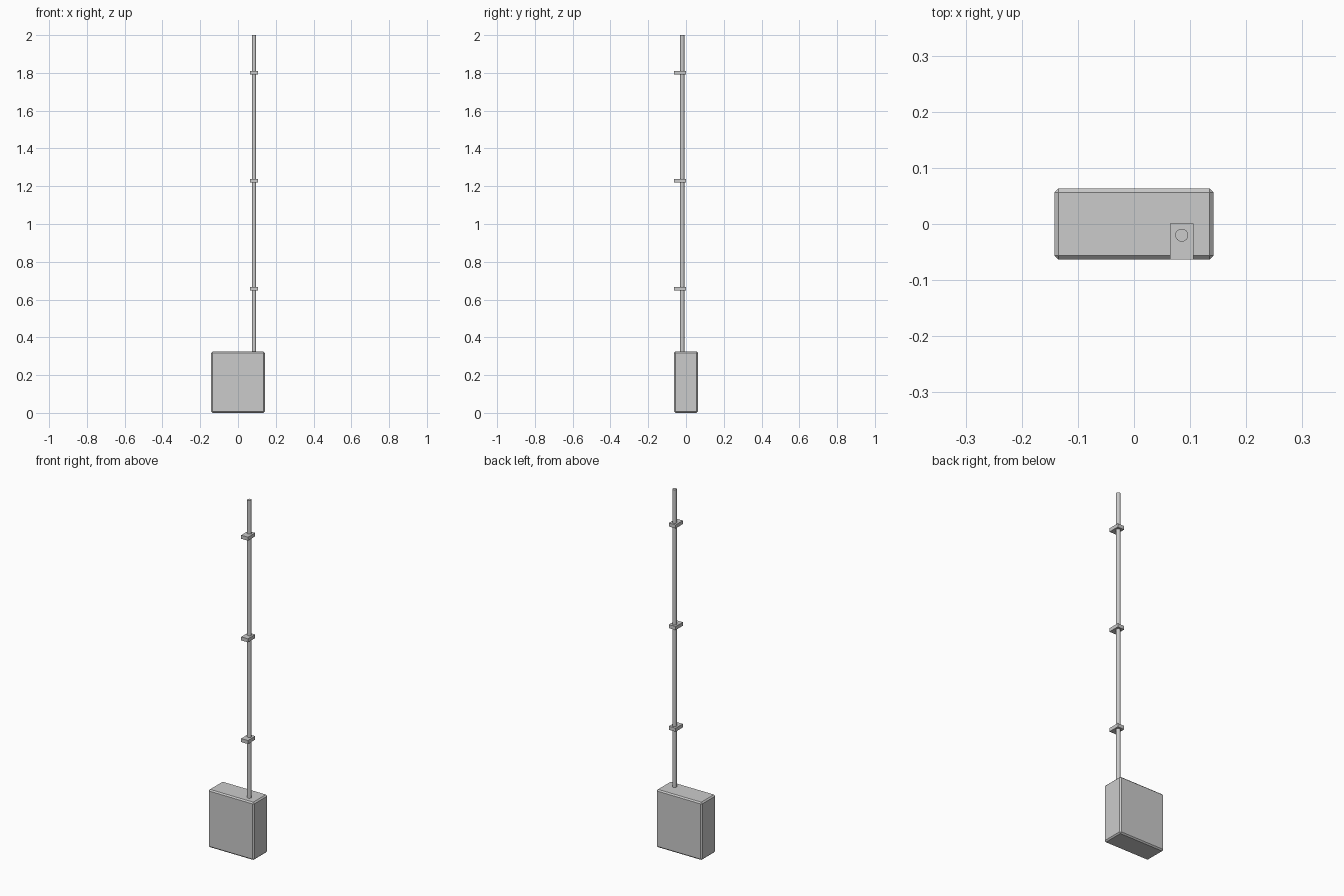
import bpy

if "Cube" in bpy.data.objects:
    bpy.data.objects.remove(bpy.data.objects["Cube"])

PIPE_X, PIPE_Y = 0.085, -0.02


def box(name, lo, hi, bevel=0.0):
    size = [b - a for a, b in zip(lo, hi)]
    bpy.ops.mesh.primitive_cube_add(size=1, location=[(a + b) / 2 for a, b in zip(lo, hi)])
    ob = bpy.context.object
    ob.name = name
    ob.scale = size
    bpy.ops.object.transform_apply(location=False, rotation=False, scale=True)
    if bevel:
        mod = ob.modifiers.new("chamfer", 'BEVEL')
        mod.width = bevel
        mod.segments = 1
    return ob


# Chamfered housing at the bottom
box("housing", (-0.142, -0.063, 0.0), (0.142, 0.063, 0.325), 0.007)

# Vertical conduit rising from the top of the housing
bottom, top = 0.315, 2.0
bpy.ops.mesh.primitive_cylinder_add(vertices=16, radius=0.0115, depth=top - bottom,
                                    location=(PIPE_X, PIPE_Y, (top + bottom) / 2))
bpy.context.object.name = "conduit"
bpy.ops.object.shade_smooth_by_angle()

# Evenly spaced clamps reaching to the front
for i in range(3):
    z = 0.657 + i * 0.572
    box(f"clamp_{i + 1}", (PIPE_X - 0.021, -0.063, z - 0.01), (PIPE_X + 0.021, 0.001, z + 0.01))
